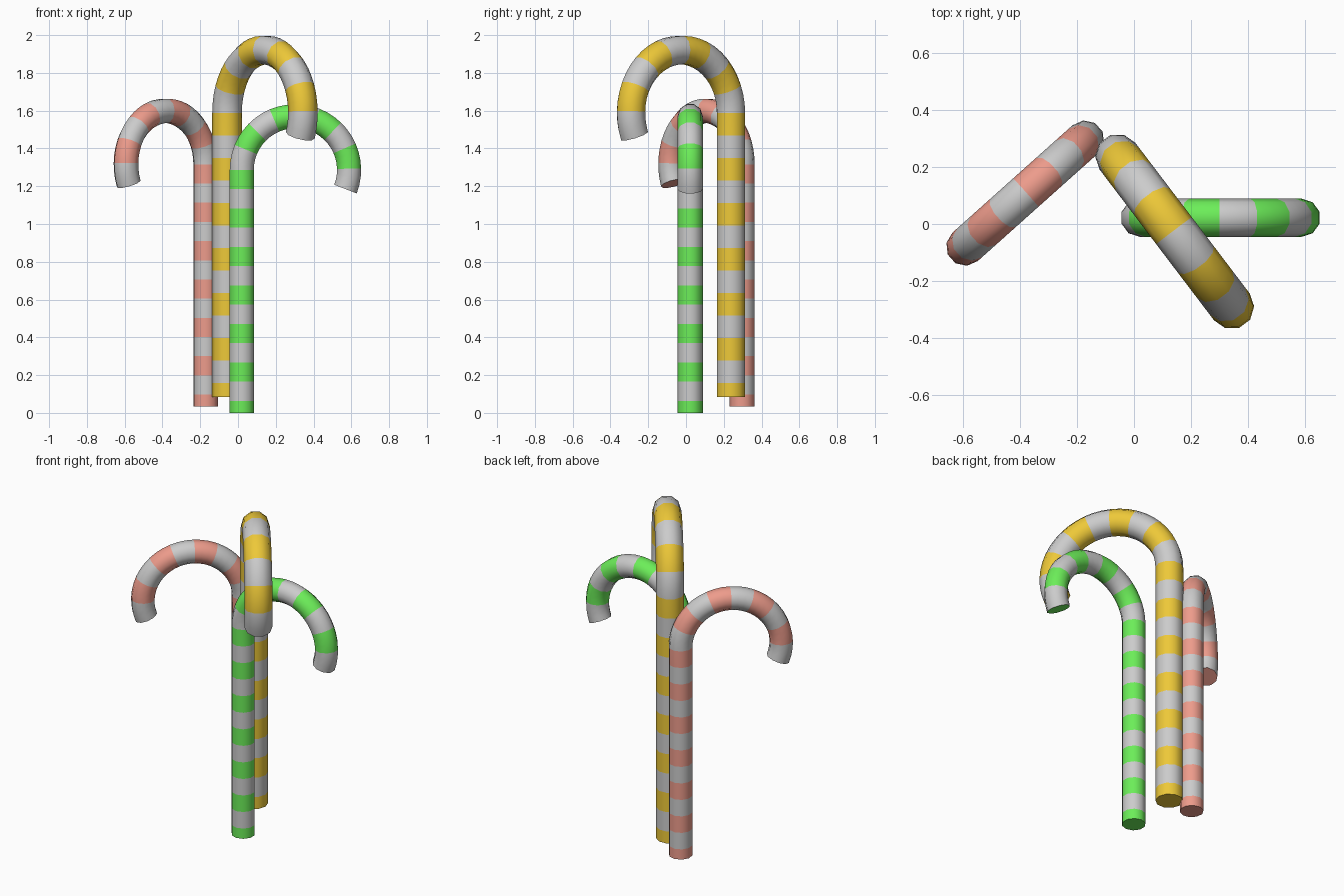
import bpy, bmesh, math
from mathutils import Vector

if "Cube" in bpy.data.objects:
    bpy.data.objects.remove(bpy.data.objects["Cube"])

SIDES = 10        # sides of the tube
TUBE = 0.236      # tube radius, relative to hook radius
STEM = 4.53       # stem length, relative to hook radius
BAND = 0.359      # stripe height on the stem, relative to hook radius
HOOK_BANDS = 9    # stripes around the hook
HOOK_ANGLE = math.radians(201)
SUB = 3           # tube segments per hook stripe


def cane_path():
    """Stations (distance, height, tangent angle) and stripe flags per segment."""
    heights = [0.0]
    while heights[-1] - BAND > -STEM:
        heights.append(heights[-1] - BAND)
    heights.append(-STEM)
    heights.reverse()
    stations = [(0.0, h, 0.0) for h in heights]
    n = len(heights) - 1
    flags = [(n - 1 - i) % 2 == 0 for i in range(n)]
    for i in range(1, HOOK_BANDS * SUB + 1):
        a = HOOK_ANGLE * i / (HOOK_BANDS * SUB)
        stations.append((1 - math.cos(a), math.sin(a), a))
        flags.append(((i - 1) // SUB) % 2 == 1)
    return stations, flags


def cane(name, base, hook_radius, heading, color):
    stations, flags = cane_path()
    a = math.radians(heading)
    out = Vector((math.cos(a), math.sin(a), 0))
    side = Vector((-math.sin(a), math.cos(a), 0))
    up = Vector((0, 0, 1))
    origin = Vector(base) + up * STEM * hook_radius

    # Sweep a ring along the path
    bm = bmesh.new()
    rings = []
    for d, h, t in stations:
        centre = origin + (out * d + up * h) * hook_radius
        radial = out * math.cos(t) - up * math.sin(t)
        ring = []
        for k in range(SIDES):
            b = math.tau * (k + 0.5) / SIDES
            offset = radial * math.cos(b) + side * math.sin(b)
            ring.append(bm.verts.new(centre + offset * TUBE * hook_radius))
        rings.append(ring)
    for r0, r1, striped in zip(rings, rings[1:], flags):
        for k in range(SIDES):
            j = (k + 1) % SIDES
            f = bm.faces.new((r0[k], r0[j], r1[j], r1[k]))
            f.material_index = int(striped)
    # Coloured end caps
    for ring in (rings[0], rings[-1]):
        bm.faces.new(ring).material_index = 1
    bmesh.ops.recalc_face_normals(bm, faces=bm.faces)

    mesh = bpy.data.meshes.new(name)
    bm.to_mesh(mesh)
    bm.free()
    mat = bpy.data.materials.new(name + "_stripe")
    mat.diffuse_color = color
    mat.use_nodes = True
    mat.node_tree.nodes["Principled BSDF"].inputs["Base Color"].default_value = mat.diffuse_color
    mesh.materials.append(None)   # plain grey stripes
    mesh.materials.append(mat)
    obj = bpy.data.objects.new(name, mesh)
    bpy.context.collection.objects.link(obj)
    bpy.ops.object.select_all(action='DESELECT')
    obj.select_set(True)
    bpy.context.view_layer.objects.active = obj
    bpy.ops.object.shade_smooth_by_angle(angle=math.radians(50))


# Three striped canes of the same design
cane("green_cane", (0.02, 0.022, 0.0), 0.284, 0, (0.15, 0.85, 0.10, 1))
cane("yellow_cane", (-0.058, 0.238, 0.085), 0.332, -52.8, (0.85, 0.58, 0.04, 1))
cane("red_cane", (-0.171, 0.297, 0.034), 0.283, 221.8, (0.85, 0.33, 0.26, 1))
